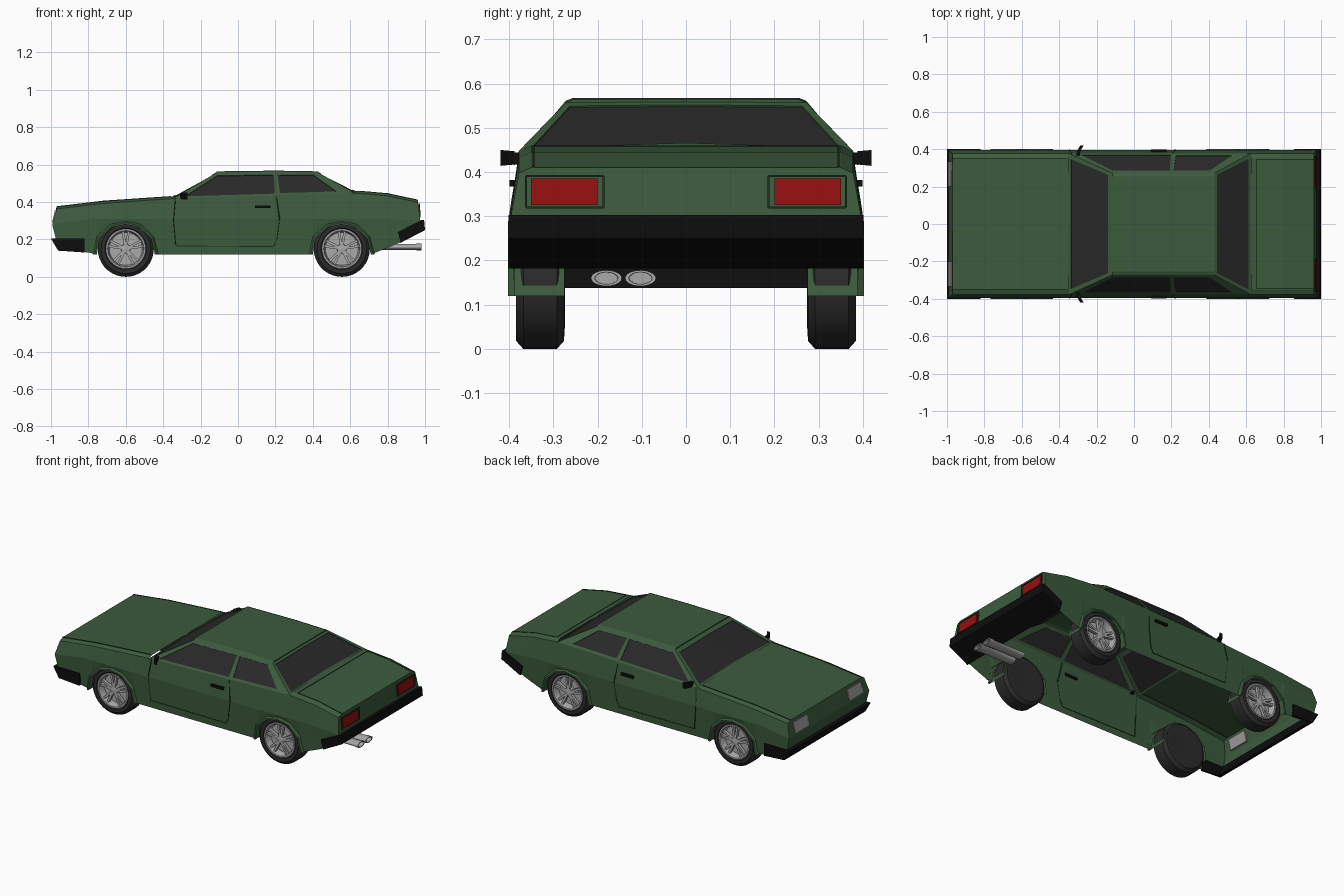
import bpy, bmesh
from math import sin, cos, pi, radians
from mathutils import Vector, Matrix

if "Cube" in bpy.data.objects:
    bpy.data.objects.remove(bpy.data.objects["Cube"])


def mat(name, r, g, b):
    m = bpy.data.materials.new(name)
    m.diffuse_color = (r, g, b, 1)
    m.use_nodes = True
    m.node_tree.nodes["Principled BSDF"].inputs["Base Color"].default_value = m.diffuse_color
    return m


GREEN = mat("green_paint", .045, .105, .047)
LINE = mat("dark_green", .012, .03, .012)
GLASS = mat("dark_glass", .022, .022, .022)
BLACK = mat("black_trim", .004, .004, .004)
RUBBER = mat("rubber", .025, .025, .025)
RED = mat("red_lamp", .3, .005, .005)
LAMP = mat("clear_lamp", .35, .35, .35)
METAL = mat("metal", .4, .4, .4)


def finish(name, bm, mats, mirror=True, smooth=None):
    bmesh.ops.remove_doubles(bm, verts=bm.verts, dist=.0005)
    bmesh.ops.recalc_face_normals(bm, faces=bm.faces)
    me = bpy.data.meshes.new(name)
    bm.to_mesh(me)
    bm.free()
    ob = bpy.data.objects.new(name, me)
    bpy.context.collection.objects.link(ob)
    for m in mats:
        me.materials.append(m)
    if mirror:
        md = ob.modifiers.new("mirror", 'MIRROR')
        md.use_axis = (False, True, False)
    if smooth:
        bpy.context.view_layer.objects.active = ob
        ob.select_set(True)
        bpy.ops.object.shade_smooth_by_angle(angle=radians(smooth))
        ob.select_set(False)
    return ob


def face(bm, pts, mi=0):
    f = bm.faces.new([bm.verts.new(p) for p in pts])
    f.material_index = mi


def prism(bm, prof, y0, y1):
    """Extrude an x-z outline from y0 to y1."""
    a = [bm.verts.new((x, y0, z)) for x, z in prof]
    b = [bm.verts.new((x, y1, z)) for x, z in prof]
    bm.faces.new(a)
    bm.faces.new(b)
    for i in range(len(prof)):
        j = (i + 1) % len(prof)
        bm.faces.new((a[i], a[j], b[j], b[i]))


def lathe(bm, prof, c, n=32):
    """Spin (y, radius) outline about the axle."""
    rings = [[bm.verts.new((c[0] + r * cos(2 * pi * i / n), c[1] + y, c[2] + r * sin(2 * pi * i / n)))
              for i in range(n)] for y, r in prof]
    for p, q in zip(rings, rings[1:]):
        for i in range(n):
            bm.faces.new((p[i], p[i - 1], q[i - 1], q[i]))
    return rings


# --- body shell: half sections lofted along x, open underneath ---
TOP = [(-.97, .375), (-.72, .405), (-.35, .43), (.2, .447), (.625, .46), (.8, .445), (.96, .41)]
ARCH = [(-.155, .12), (-.14, .205), (-.075, .265), (0, .28), (.07, .265), (.135, .205), (.155, .12)]
AXLES = (-.6, .555)
X0, X1 = -.35, .625


def top_z(x):
    for (a, za), (b, zb) in zip(TOP, TOP[1:]):
        if x <= b:
            return za + (zb - za) * (x - a) / (b - a)
    return TOP[-1][1]


def side_y(z):
    return .388 + .008 * (z - .12) / .19 if z < .31 else .396 - .018 * (z - .31) / .11


def section(xb, xm, xt, zb, zm):
    zt = top_z(xt)
    return [(xb, .388, zb), (xm, .396, zm), (xt, .378, zt - .012), (xt, .35, zt), (xt, 0, zt)]


cuts = [(-.8, .13)] + [(AXLES[0] + x, z) for x, z in ARCH] + [(X0, .12), (.2, .12)]
cuts += [(AXLES[1] + x, z) for x, z in ARCH] + [(.8, .155)]
secs = [section(-.96, -.993, -.97, .145, .28)]
secs += [section(x, x, x, z, .31) for x, z in cuts]
secs += [section(.87, .975, .962, .185, .30)]
bm = bmesh.new()
for p, q in zip(secs, secs[1:]):
    cabin = p[2][0] > X0 - .01 and q[2][0] < X1 + .01
    for i in range(2 if cabin else 4):
        face(bm, (p[i], p[i + 1], q[i + 1], q[i]))
for s in (secs[0], secs[-1]):
    b0, m0 = [(v[0], 0, v[2]) for v in s[:2]]
    face(bm, (s[0], s[1], m0, b0))
    face(bm, (s[1], s[2], s[3], s[4], m0))
finish("body", bm, [GREEN])

# --- cabin: framed panels with slightly sunk glass ---


def panel(bm, quad, u0, u1, v0, v1):
    a, b, c, d = map(Vector, quad)
    n = (b - a).cross(d - a).normalized()
    if n.z < 0:
        n = -n

    def at(u, v):
        return (a.lerp(b, u)).lerp(d.lerp(c, u), v)
    inner = [at(u0, v0), at(u1, v0), at(u1, v1), at(u0, v1)]
    sunk = [p - n * .004 for p in inner]
    outer = [a, b, c, d]
    for i in range(4):
        j = (i + 1) % 4
        if i == 3 and u0 == 0:
            continue
        face(bm, (outer[i], outer[j], inner[j], inner[i]))
        face(bm, (inner[i], inner[j], sunk[j], sunk[i]))
    face(bm, sunk, 1)


def base(x):
    return (x, .378, top_z(x) - .012)


RF, RM, RR = (-.115, .272, .557), (.2, .272, .561), (.43, .272, .557)
bm = bmesh.new()
panel(bm, [(X0, 0, .43), base(X0), RF, (-.115, 0, .559)], 0, .93, .06, .9)
panel(bm, [(X1, 0, .46), base(X1), RR, (.43, 0, .559)], 0, .94, .06, .93)
panel(bm, [base(X0), base(.21), RM, RF], .09, .975, .08, .88)
panel(bm, [base(.21), base(X1), RR, RM], .04, .8, .1, .88)
crown = [(x, .255, z + .007) for x, y, z in (RF, RM, RR)]
edge = [RF, RM, RR]
for i in range(2):
    face(bm, (edge[i], edge[i + 1], crown[i + 1], crown[i]))
    c = crown[i:i + 2]
    face(bm, (c[0], c[1], (c[1][0], 0, c[1][2]), (c[0][0], 0, c[0][2])))
for r, c in ((RF, crown[0]), (RR, crown[2])):
    face(bm, (r, c, (c[0], 0, c[2]), (r[0], 0, .559)))
finish("cabin", bm, [GREEN, GLASS])

# --- wheel arches: flared lip and inner flange ---
for cx, nm in zip(AXLES, ("front", "rear")):
    bm = bmesh.new()
    rows = []
    for x, z in ARCH:
        ox, oz = cx + x * 1.13, .12 + (z - .12) * 1.13
        rows.append([(cx + x, .275, z), (cx + x, .402, z), (cx + x * 1.06, .402, .12 + (z - .12) * 1.06),
                     (ox, .388, oz)])
    for p, q in zip(rows, rows[1:]):
        for i in range(3):
            face(bm, (p[i], p[i + 1], q[i + 1], q[i]))
    finish(nm + "_wheel_arch", bm, [GREEN])

# --- wheels ---
for cx, nm in zip(AXLES, ("front", "rear")):
    c = (cx, .33, .15)
    bm = bmesh.new()
    rings = lathe(bm, [(.048, .104), (.054, .112), (.054, .132), (.038, .15), (-.038, .15),
                       (-.054, .132), (-.056, .1), (-.05, .04)], c, 36)
    bm.faces.new(rings[-1])
    finish(nm + "_tyres", bm, [RUBBER], smooth=35)
    bm = bmesh.new()
    rings = lathe(bm, [(.046, .108), (.053, .106), (.053, .097), (.046, .093), (.012, .088)], c, 36)
    bm.faces.new(rings[-1])
    rings = lathe(bm, [(.012, .026), (.043, .024), (.046, .014)], c, 20)
    bm.faces.new(rings[-1])
    for k in range(10):
        ang = 2 * pi * (k // 2) / 5 + pi / 2 + (.17 if k % 2 else -.17)
        m = (Matrix.Translation(c) @ Matrix.Rotation(-ang, 4, 'Y') @ Matrix.Translation((.058, .036, 0))
             @ Matrix.Diagonal((.08, .018, .013, 1)))
        bmesh.ops.create_cube(bm, size=1, matrix=m)
    finish(nm + "_rims", bm, [METAL], smooth=35)

# --- bumpers ---
bm = bmesh.new()
prism(bm, [(-1, .205), (-.962, .14), (-.94, .138), (-.965, .205)], 0, .4)
prism(bm, [(-.998, .205), (-.96, .14), (-.82, .13), (-.82, .205)], .386, .4)
finish("front_bumper", bm, [BLACK])
bm = bmesh.new()
prism(bm, [(.855, .24), (.98, .303), (.995, .303), (1, .25), (.87, .182)], 0, .401)
finish("rear_bumper", bm, [BLACK])


# --- lamps ---
def nose_x(z):
    return -.993 + (z - .28) * .242


bm = bmesh.new()
prism(bm, [(nose_x(z) + d, z) for z, d in ((.293, -.004), (.355, -.004), (.355, .01), (.293, .01))], .2, .335)
finish("headlights", bm, [LAMP])
bm = bmesh.new()
prism(bm, [(.96, .325), (.977, .325), (.972, .385), (.96, .385)], .2, .35)
finish("tail_lights", bm, [RED])

# --- door handles and mirrors ---
bm = bmesh.new()
prism(bm, [(.09, .367), (.175, .367), (.175, .382), (.09, .382)], .38, .399)
finish("door_handles", bm, [BLACK])
bm = bmesh.new()
for p0, p1, s0, s1 in [((-.3, .365, .432), (-.295, .39, .43), .012, .014),
                       ((-.297, .388, .432), (-.278, .42, .432), .015, .018)]:
    q = [[(p[0] + dx, p[1], p[2] + dz) for dx, dz in ((-.009, -s), (.009, -s), (.009, s), (-.009, s))]
         for p, s in ((p0, s0), (p1, s1))]
    for i in range(4):
        j = (i + 1) % 4
        face(bm, (q[0][i], q[0][j], q[1][j], q[1][i]))
    face(bm, q[0])
    face(bm, q[1])
finish("side_mirrors", bm, [BLACK])

# --- twin oval exhaust pipes ---
bm = bmesh.new()
for cy in (-.18, -.103):
    rings = [[bm.verts.new((x, cy + k * .035 * cos(2 * pi * i / 24), .16 + k * .018 * sin(2 * pi * i / 24)))
              for i in range(24)] for x, k in ((.73, .9), (.95, .9), (.955, 1), (.98, 1), (.98, .75), (.75, .7))]
    for p, q in zip(rings, rings[1:]):
        for i in range(24):
            bm.faces.new((p[i], p[i - 1], q[i - 1], q[i]))
    bm.faces.new(rings[0])
    bm.faces.new(rings[-1])
finish("exhaust_pipes", bm, [METAL], mirror=False, smooth=35)


# --- panel gaps drawn as thin square beads ---
def bead(name, pts, r=.0022):
    bm = bmesh.new()
    for a, b in zip(pts, pts[1:]):
        a, b = Vector(a), Vector(b)
        d = b - a
        m = Matrix.Translation((a + b) / 2) @ d.to_track_quat('X', 'Z').to_matrix().to_4x4()
        bmesh.ops.create_cube(bm, size=1, matrix=m @ Matrix.Diagonal((d.length, 2 * r, 2 * r, 1)))
    finish(name, bm, [LINE])


door = [(-.335, .42), (-.345, .31), (-.332, .165), (.19, .162), (.207, .2), (.222, .31), (.205, .43)]
bead("door_gap", [(x, side_y(z), z) for x, z in door])
bead("boot_gap", [(.655, 0, top_z(.655)), (.655, .345, top_z(.655)), (.8, .345, .445), (.96, .345, .411)])
bead("bonnet_gap", [(x, .35, top_z(x)) for x in (-.97, -.72, -.36)])
bead("tail_light_frame", [(.974, .187, .32), (.974, .362, .32), (.97, .362, .391), (.97, .187, .391),
                          (.974, .187, .32)])
